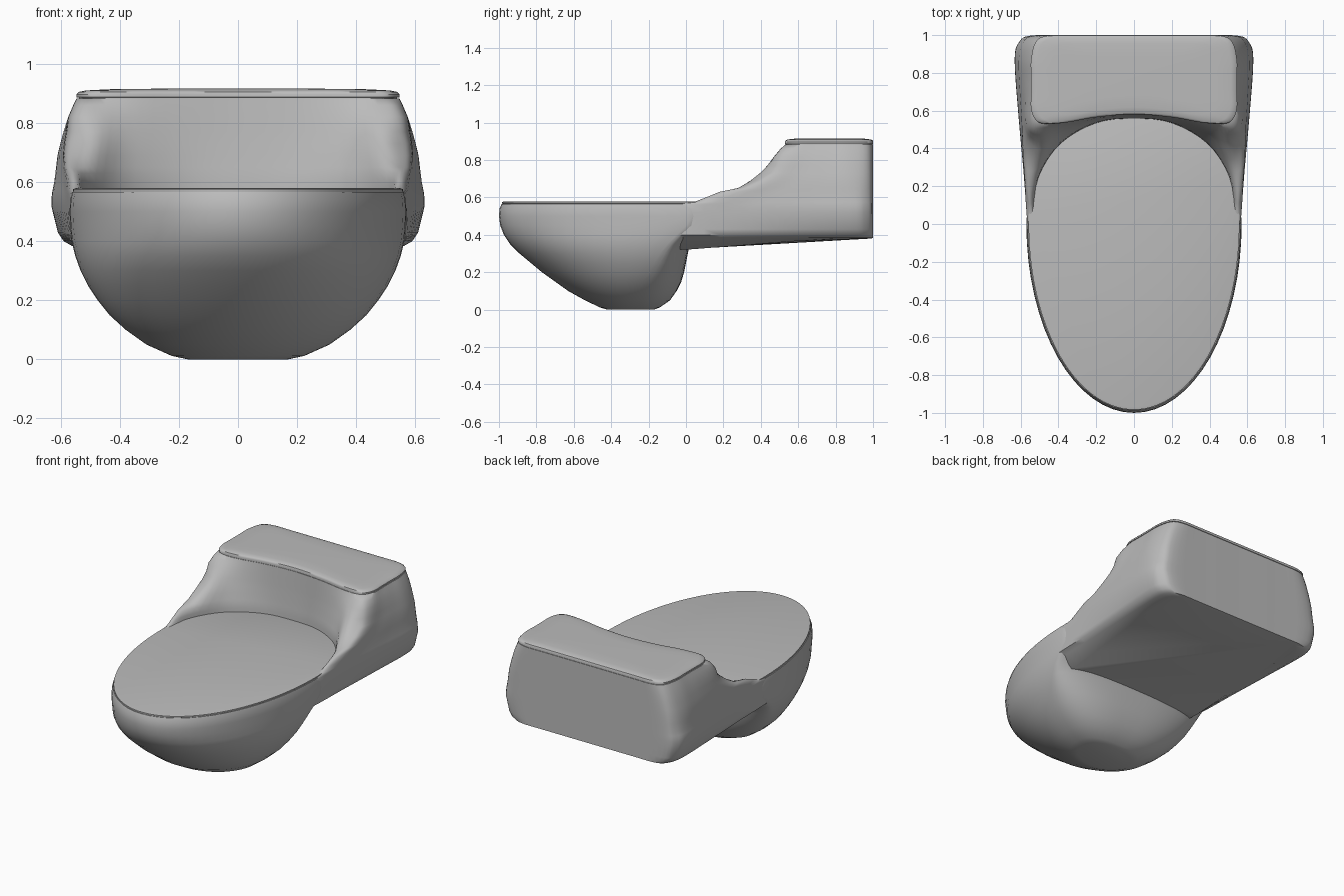
import bpy, bmesh, math
from mathutils import Vector

cube = bpy.data.objects.get("Cube")
if cube:
    bpy.data.objects.remove(cube, do_unlink=True)

grey = bpy.data.materials.new("ceramic grey")
grey.use_nodes = True
COLOUR = (0.5, 0.5, 0.5, 1)
grey.diffuse_color = COLOUR
grey.node_tree.nodes["Principled BSDF"].inputs["Base Color"].default_value = COLOUR


def lerp(a, b, t):
    return a + (b - a) * t


def mirrored_loop(half, steps=4):
    """Smooth closed loop through a half outline that starts and ends on x = 0."""
    pts = [Vector(p) for p in half]
    pts += [Vector((-p.x, p.y, p.z)) for p in reversed(pts[1:-1])]
    n, out = len(pts), []
    for i in range(n):
        a, b, c, d = (pts[(i + k) % n] for k in (-1, 0, 1, 2))
        for s in range(steps):
            t = s / steps
            out.append(0.5 * (2 * b + (c - a) * t + (2 * a - 5 * b + 4 * c - d) * t * t
                              + (3 * b - a - 3 * c + d) * t ** 3))
    return out


def loft(name, rings, angle=40):
    bm = bmesh.new()
    loops = [[bm.verts.new(p) for p in ring] for ring in rings]
    n = len(loops[0])
    for low, high in zip(loops, loops[1:]):
        for i in range(n):
            j = (i + 1) % n
            bm.faces.new((low[i], low[j], high[j], high[i]))
    bm.faces.new(loops[0])
    bm.faces.new(loops[-1])
    bmesh.ops.recalc_face_normals(bm, faces=bm.faces)
    mesh = bpy.data.meshes.new(name)
    bm.to_mesh(mesh)
    bm.free()
    obj = bpy.data.objects.new(name, mesh)
    bpy.context.collection.objects.link(obj)
    mesh.materials.append(grey)
    bpy.ops.object.select_all(action='DESELECT')
    obj.select_set(True)
    bpy.context.view_layer.objects.active = obj
    bpy.ops.object.shade_smooth_by_angle(angle=math.radians(angle))
    return obj


def slab(name, outline, steps, centre_y):
    """Stack scaled copies of an outline: steps are (z, scale)."""
    c = Vector((0, centre_y, 0))
    return loft(name, [[c + (p - c) * s + Vector((0, 0, z)) for p in outline]
                       for z, s in steps])


# Bowl: egg-shaped rings of (z, half width, front y, widest y, rear y)
def egg(z, w, front, mid, rear, n=64):
    ring = []
    for i in range(n):
        a = 2 * math.pi * i / n
        c, s = math.cos(a), math.sin(a)
        p = 1 if s < 0 else 0.75
        x = math.copysign(abs(c) ** p, c) * w
        y = mid + (s * (mid - front) if s < 0 else s ** p * (rear - mid))
        ring.append(Vector((x, y, z)))
    return ring


bowl = [(0, .17, -.42, -.28, -.17), (.012, .225, -.46, -.28, -.14),
        (.05, .31, -.54, -.27, -.085), (.1, .38, -.63, -.25, -.05),
        (.15, .435, -.70, -.23, -.025), (.2, .475, -.77, -.2, -.01),
        (.25, .508, -.83, -.17, 0), (.3, .533, -.89, -.14, .01),
        (.35, .551, -.94, -.1, .02), (.4, .563, -.974, -.05, .06),
        (.45, .568, -.993, 0, .15), (.5, .57, -1, 0, .2),
        (.54, .568, -.997, 0, .2), (.566, .562, -.986, 0, .2)]
loft("bowl", [egg(*ring) for ring in bowl])

# Seat cover: elliptical front, rounded back tucked between the tank shoulders
front_arc = [(.558 * math.sin(a), -.983 * math.cos(a), 0)
             for a in (math.pi / 2 * i / 10 for i in range(11))]
back_arc = [(.55, .1, 0), (.505, .26, 0), (.39, .43, 0), (.2, .54, 0), (0, .562, 0)]
slab("seat_cover", mirrored_loop(front_arc + back_arc),
     [(.56, .985), (.567, 1), (.576, 1), (.579, .985)], 0)

# Tank body: outline with two shoulders reaching forward beside the seat
SEAT_SIDE = [(.505, .25), (.39, .425), (.2, .535), (0, .558)]
TANK_SIDE = [(.47, .53), (.36, .537), (.2, .565), (0, .58)]


def body_half(z, w, tip, blend):
    narrow = min(.56, w - .03)

    def width(y):
        return lerp(narrow, w, min(max(y / .8, 0), 1)) if z < .8 else w
    half = [(0, 1), (.32, 1), (w - .09, .998), (w - .025, .965), (w, .87)]
    for k in (1, 2, 3):
        y = lerp(.87, tip + .06, k / 3)
        half.append((width(y), y))
    half.append((width(tip) - .025, tip))
    if blend is None:
        half += [(x, tip - .02) for x in (.42, .3, .15, 0)]
    else:
        half += [(lerp(a[0], b[0], blend), lerp(a[1], b[1], blend))
                 for a, b in zip(SEAT_SIDE, TANK_SIDE)]
    return [(x, y, z) for x, y in half]


body = [(.383, .56, -.1, None), (.4, .59, -.1, None), (.43, .61, -.1, None),
        (.52, .632, -.1, None), (.56, .63, -.1, None), (.575, .627, .05, 0),
        (.6, .622, .11, .03), (.63, .618, .18, .1), (.65, .615, .28, .2),
        (.69, .61, .37, .36), (.73, .6, .435, .52), (.77, .589, .465, .66),
        (.82, .573, .485, .8), (.86, .556, .51, .93), (.883, .545, .55, 1)]
rings = [mirrored_loop(body_half(*b)) for b in body]
# Underside panel, dropping toward the bowl
under = []
for p in rings[0]:
    y = lerp(.5, p.y, .97)
    under.append(Vector((p.x * .88, y, .38 - .058 * min(max((.75 - y) / .73, 0), 1))))
loft("tank_body", [under] + rings, 50)

# Tank cover: softly crowned slab following the top of the tank
cover = [Vector((p.x, p.y, 0)) for p in rings[-1]]
slab("tank_cover", cover,
     [(.88, .985), (.886, .985), (.887, 1), (.897, 1), (.905, .985),
      (.91, .94), (.914, .8), (.916, .5)], .775)
